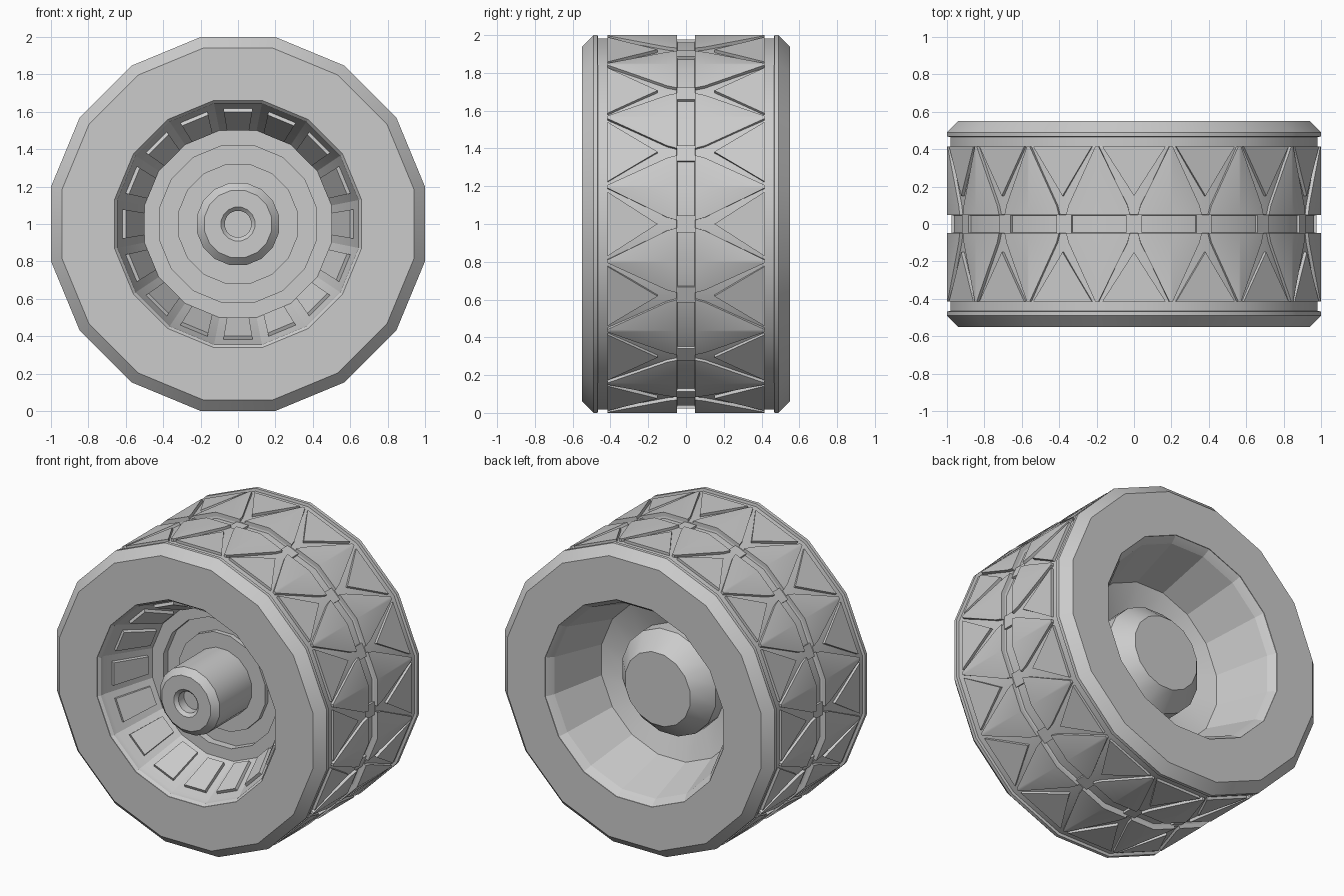
import bpy, bmesh, math
from mathutils import Vector

SIDES = 16
HALF = math.pi / SIDES
CORNER = math.tan(HALF)          # half width of a facet per unit of radius

if "Cube" in bpy.data.objects:
    bpy.data.objects.remove(bpy.data.objects["Cube"], do_unlink=True)

grey = bpy.data.materials.new("plain_grey")
grey.use_nodes = True
grey.diffuse_color = (0.6, 0.6, 0.6, 1)
grey.node_tree.nodes["Principled BSDF"].inputs["Base Color"].default_value = (0.6, 0.6, 0.6, 1)


def place(facet, u, y, r):
    """Point at distance r from the axle, u along the facet, y along the axle."""
    a = facet * 2 * HALF
    return Vector((r * math.sin(a) + u * math.cos(a), y,
                   1 + r * math.cos(a) - u * math.sin(a)))


def finish(bm, name, smooth_angle):
    bmesh.ops.remove_doubles(bm, verts=bm.verts, dist=0.0002)
    bmesh.ops.recalc_face_normals(bm, faces=bm.faces)
    mesh = bpy.data.meshes.new(name)
    bm.to_mesh(mesh)
    bm.free()
    mesh.materials.append(grey)
    obj = bpy.data.objects.new(name, mesh)
    bpy.context.collection.objects.link(obj)
    bpy.ops.object.select_all(action='DESELECT')
    bpy.context.view_layer.objects.active = obj
    obj.select_set(True)
    bpy.ops.object.shade_smooth_by_angle(angle=math.radians(smooth_angle))
    return obj


def lathe(name, profile, smooth_angle, closed=False):
    """Spin (radius, y) points around the axle; radius is to the facet middle."""
    bm = bmesh.new()
    rings = [[bm.verts.new(place(i, r * CORNER, y, r)) for i in range(SIDES)]
             for r, y in profile]
    pairs = list(zip(rings, rings[1:]))
    if closed:
        pairs.append((rings[-1], rings[0]))
    for a, b in pairs:
        for i in range(SIDES):
            j = (i + 1) % SIDES
            bm.faces.new((a[i], a[j], b[j], b[i]))
    # flat end caps
    if not closed:
        bm.faces.new(rings[0])
        bm.faces.new(rings[-1])
    return finish(bm, name, smooth_angle)


def prism(bm, facet, low, high, open_edge=None):
    """Solid between two matching outlines of (u, y, r) points."""
    a = [bm.verts.new(place(facet, *p)) for p in low]
    b = [bm.verts.new(place(facet, *p)) for p in high]
    bm.faces.new(a)
    bm.faces.new(b)
    for i in range(len(a)):
        if i != open_edge:
            j = (i + 1) % len(a)
            bm.faces.new((a[i], a[j], b[j], b[i]))


def block(bm, facet, outline, bottom, top, open_edge=None):
    prism(bm, facet, [(u * bottom, y, bottom) for u, y in outline],
          [(u * top, y, top) for u, y in outline], open_edge)


# Tyre body with chamfered shoulders and a centre groove
half = [(0.66, -0.55), (0.94, -0.55), (1.0, -0.49), (1.0, -0.468),
        (0.982, -0.465), (0.982, -0.05), (0.962, -0.045)]
lathe("tyre", half + [(r, -y) for r, y in reversed(half)], 30, closed=True)

# Tread: flat triangles on the facets, and folded triangles over the corners
outer = bmesh.new()
inner = bmesh.new()
links = bmesh.new()
for f in range(SIDES):
    for s in (-1, 1):
        block(outer, f, [(-0.17, s * 0.415), (0.17, s * 0.415), (0, s * 0.15)], 0.96, 1.0)
        for t in (-1, 1):
            block(inner, f, [(t * CORNER, s * 0.415), (t * CORNER, s * 0.048),
                             (t * 0.02, s * 0.048), (t * 0.035, s * 0.1),
                             (t * 0.19, s * 0.415)], 0.96, 1.0, open_edge=0)
    block(links, f, [(-0.045, -0.055), (0.045, -0.055), (0.045, 0.055), (-0.045, 0.055)],
          0.95, 0.977)
finish(outer, "tread_triangles", 30)
finish(inner, "tread_corner_blocks", 30)
finish(links, "groove_links", 30)

# Rim: front dish with stepped floor, and deep dish at the back
lathe("rim_front", [(0.662, -0.548), (0.645, -0.53), (0.64, -0.5), (0.5, -0.19),
                    (0.42, -0.19), (0.42, -0.14), (0.32, -0.14), (0.32, -0.17),
                    (0.2, -0.17), (0.2, -0.05), (0.6, -0.05), (0.662, -0.3)], 15, closed=True)
lathe("rim_back", [(0.662, 0.548), (0.645, 0.53), (0.625, 0.5), (0.52, 0.15),
                   (0.34, 0.08), (0.2, 0.08), (0.2, -0.05), (0.6, -0.05),
                   (0.662, 0.3)], 15, closed=True)

# Raised panels around the front dish
panels = bmesh.new()
along = Vector((0.31, -0.14))
lift = Vector((-0.14, -0.31)).normalized() * 0.02
for f in range(SIDES):
    base, top = [], []
    for t, w in ((0.16, -0.08), (0.16, 0.08), (0.88, 0.062), (0.88, -0.062)):
        p = Vector((-0.5, 0.64)) + along * t
        q = p + lift
        p -= lift * 0.3
        base.append((w, p.x, p.y))
        top.append((w * 0.95, q.x, q.y))
    prism(panels, f, base, top)
finish(panels, "dish_panels", 15)

# Axle hub at the front and domed cap at the back
lathe("hub", [(0.22, -0.1), (0.22, -0.51), (0.18, -0.55), (0.09, -0.55),
              (0.07, -0.53), (0.07, -0.47)], 30)
lathe("back_cap", [(0.345, 0.0), (0.345, 0.18), (0.24, 0.3)], 30)
